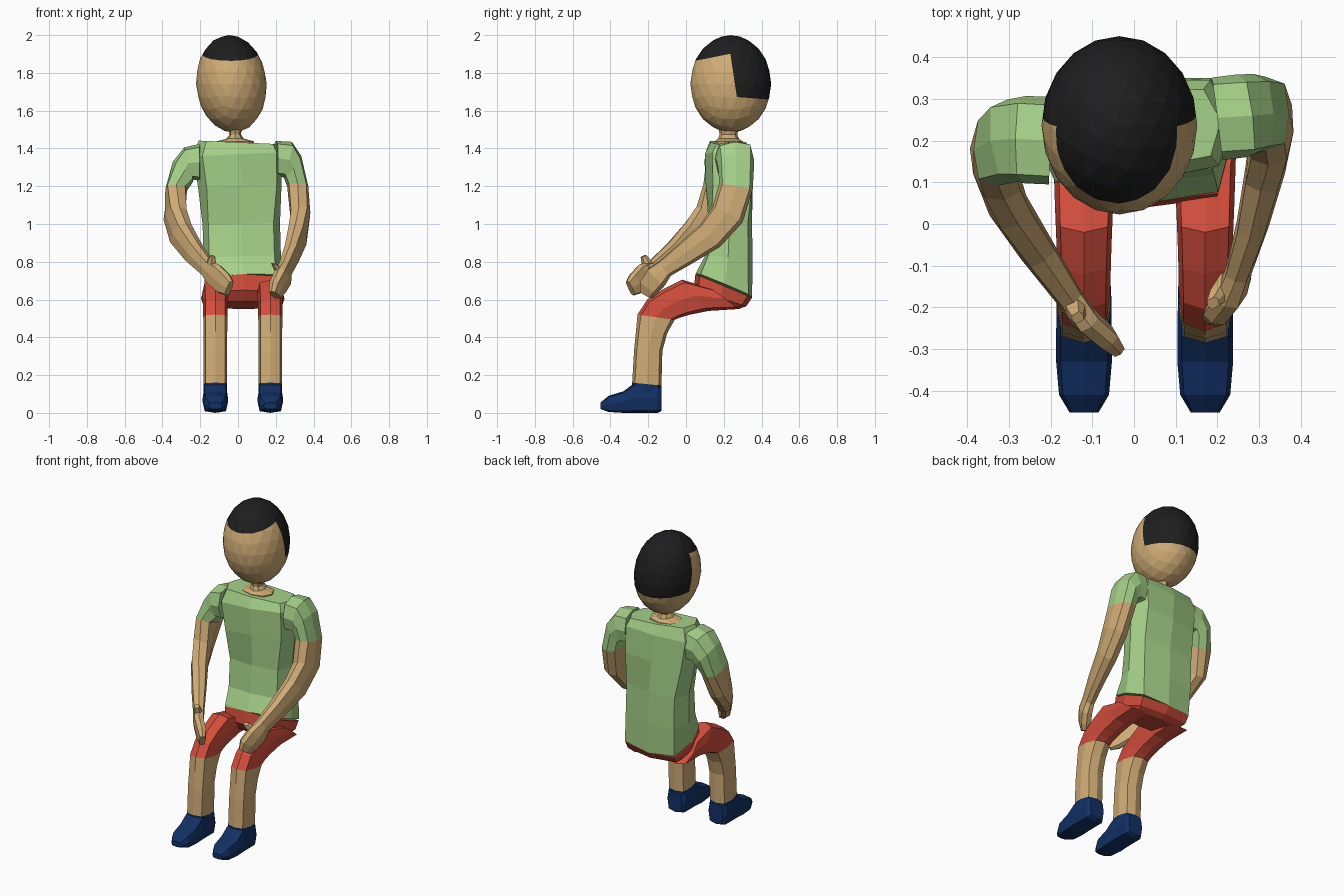
import bpy, bmesh, math
from mathutils import Vector as V


def material(name, rgb):
    m = bpy.data.materials.new(name)
    m.diffuse_color = (*rgb, 1)
    return m


MATS = [material("skin", (0.63, 0.41, 0.18)), material("shirt green", (0.38, 0.64, 0.25)),
        material("shorts red", (0.65, 0.075, 0.045)), material("shoe blue", (0.006, 0.03, 0.13)),
        material("hair black", (0.013, 0.013, 0.014))]
SKIN, SHIRT, SHORTS, SHOE, HAIR = range(5)


def finish(bm, name):
    bmesh.ops.recalc_face_normals(bm, faces=bm.faces)
    me = bpy.data.meshes.new(name)
    for m in MATS:
        me.materials.append(m)
    bm.to_mesh(me)
    bm.free()
    ob = bpy.data.objects.new(name, me)
    bpy.context.collection.objects.link(ob)
    return ob


def loft(name, rings, colours, n=8, square=0.6):
    """Skin rings (point A, opposite point B, half width) with one colour per segment."""
    bm = bmesh.new()
    rings = [(V(a), V(b), w) for a, b, w in rings]
    mid = [(a + b) / 2 for a, b, w in rings]
    loops = []
    for i, (a, b, w) in enumerate(rings):
        u = (a - b) / 2
        along = mid[min(i + 1, len(mid) - 1)] - mid[max(i - 1, 0)]
        v = u.cross(along).normalized() * w
        loop = []
        for k in range(n):
            t = 2 * math.pi * k / n
            c, s = (math.copysign(abs(f) ** square, f) if abs(f) > 1e-6 else 0
                    for f in (math.cos(t), math.sin(t)))
            loop.append(bm.verts.new(mid[i] + u * c + v * s))
        loops.append(loop)
    for i in range(len(loops) - 1):
        for k in range(n):
            j = (k + 1) % n
            f = bm.faces.new((loops[i][k], loops[i][j], loops[i + 1][j], loops[i + 1][k]))
            f.material_index = colours[min(i, len(colours) - 1)]
    bm.faces.new(loops[0]).material_index = colours[0]
    bm.faces.new(loops[-1]).material_index = colours[-1]
    return finish(bm, name)


def around(c, u, w):
    c, u = V(c), V(u)
    return (c + u, c - u, w)


# Shirt body, slightly twisted at the shoulders
waist = ((0.03, 0.05, 0.735), (0.03, 0.35, 0.61), 0.205)
loft("shirt", [waist,
               ((0.02, 0.10, 0.83), (0.025, 0.352, 0.80), 0.205),
               ((0.015, 0.12, 1.0), (0.02, 0.35, 1.0), 0.205),
               ((0.022, 0.105, 1.2), (-0.002, 0.352, 1.2), 0.222),
               ((0.01, 0.10, 1.37), (-0.015, 0.345, 1.37), 0.235),
               ((0.01, 0.13, 1.432), (-0.01, 0.32, 1.432), 0.21)], [SHIRT], square=0.5)

# Seat of the shorts
loft("shorts_seat", [waist, ((0.03, 0.04, 0.65), (0.03, 0.32, 0.565), 0.20),
                     ((0.03, 0.08, 0.59), (0.03, 0.28, 0.55), 0.17)], [SHORTS], square=0.5)

# Legs: top/front (y, z), underside/back (y, z), half width
LEG = [((0.13, 0.66), (0.28, 0.55), 0.075), ((-0.02, 0.705), (0.12, 0.54), 0.07),
       ((-0.12, 0.655), (0.02, 0.52), 0.066), ((-0.205, 0.60), (-0.03, 0.505), 0.064),
       ((-0.257, 0.52), (-0.06, 0.493), 0.064), ((-0.265, 0.43), (-0.10, 0.42), 0.063),
       ((-0.275, 0.33), (-0.125, 0.33), 0.063), ((-0.285, 0.16), (-0.13, 0.145), 0.063),
       ((-0.285, 0.05), (-0.13, 0.05), 0.063)]
# Shoes: y, sole z, top z, half width
FOOT = [(-0.13, 0.01, 0.14, 0.05), (-0.15, 0, 0.15, 0.065), (-0.27, 0, 0.16, 0.067),
        (-0.33, 0, 0.115, 0.067), (-0.41, 0.005, 0.09, 0.06), (-0.452, 0.02, 0.055, 0.035)]
for side, x in (("left", -0.12), ("right", 0.171)):
    loft(side + "_leg", [((x, *a), (x, *b), w) for a, b, w in LEG],
         [SHORTS] * 4 + [SKIN] * 3 + [SHOE])
    loft(side + "_shoe", [((x, y, t), (x, y, s), w) for y, s, t, w in FOOT], [SHOE], square=0.5)

# Arms: sleeve to the hem, then bare arm and mitten hand
ARM_COLOURS = [SHIRT] * 3 + [SKIN]
loft("left_arm", [((-0.2, 0.2, 1.425), (-0.2, 0.2, 1.23), 0.105),
                  ((-0.285, 0.205, 1.405), (-0.235, 0.2, 1.235), 0.105),
                  ((-0.345, 0.2, 1.33), (-0.24, 0.2, 1.22), 0.1),
                  ((-0.385, 0.178, 1.185), (-0.27, 0.178, 1.18), 0.09),
                  around((-0.333, 0.13, 1.05), (-0.053, -0.01, 0.01), 0.088),
                  around((-0.303, 0.045, 0.95), (-0.044, -0.024, 0), 0.078),
                  around((-0.235, -0.06, 0.85), (-0.036, -0.025, 0), 0.062),
                  around((-0.16, -0.17, 0.765), (-0.026, -0.02, 0), 0.047),
                  around((-0.125, -0.22, 0.73), (-0.025, -0.02, 0), 0.066),
                  around((-0.075, -0.265, 0.685), (-0.022, -0.02, 0), 0.062),
                  around((-0.046, -0.295, 0.66), (-0.014, -0.012, 0), 0.045)], ARM_COLOURS)
loft("right_arm", [((0.2, 0.255, 1.44), (0.2, 0.25, 1.25), 0.1),
                   ((0.285, 0.26, 1.435), (0.235, 0.26, 1.25), 0.1),
                   ((0.335, 0.265, 1.36), (0.245, 0.265, 1.24), 0.095),
                   ((0.372, 0.265, 1.2), (0.26, 0.265, 1.2), 0.09),
                   around((0.33, 0.22, 1.05), (0.053, 0, 0.01), 0.09),
                   around((0.315, 0.13, 0.94), (0.047, -0.01, 0), 0.08),
                   around((0.285, 0.0, 0.845), (0.038, -0.008, 0), 0.064),
                   around((0.252, -0.11, 0.765), (0.03, -0.01, 0), 0.05),
                   around((0.238, -0.155, 0.72), (0.033, -0.015, 0), 0.066),
                   around((0.21, -0.195, 0.665), (0.03, -0.016, 0), 0.06),
                   around((0.195, -0.21, 0.625), (0.02, -0.012, 0), 0.04)], ARM_COLOURS)

# Thumbs
for side, base, tip in (("left", (-0.145, -0.185, 0.745), (-0.135, -0.225, 0.83)),
                        ("right", (0.235, -0.135, 0.725), (0.19, -0.19, 0.79))):
    loft(side + "_thumb", [around(base, (0.024, 0.014, 0), 0.03),
                           around(V(base).lerp(V(tip), 0.6), (0.021, 0.012, 0), 0.025),
                           around(tip, (0.013, 0.008, 0), 0.014)], [SKIN], n=6)

# Neck, flaring into the collar
loft("neck", [around((-0.015, 0.225, z), (0, -ry, 0), rx)
              for z, rx, ry in ((1.53, 0.045, 0.06), (1.475, 0.03, 0.047), (1.452, 0.045, 0.055),
                                (1.437, 0.1, 0.075), (1.42, 0.1, 0.075))], [SKIN], square=0.9)

# Head: faceted egg, cut along the hairline
bm = bmesh.new()
bmesh.ops.create_icosphere(bm, subdivisions=3, radius=1)
for v in bm.verts:
    z = v.co.z
    v.co = V((-0.035 - 0.012 * z + 0.187 * v.co.x, 0.237 + 0.214 * v.co.y, 1.742 + 0.258 * z))
HAIRLINE = [(V((0, 0.03, 1.86)), V((0, -0.2, 1))), (V((0, 0.25, 1.80)), V((0, 1, 0.15))),
            (V((0, 0.30, 1.67)), V((0, 0.08, 1)))]
for co, no in HAIRLINE:
    bmesh.ops.bisect_plane(bm, geom=bm.verts[:] + bm.edges[:] + bm.faces[:],
                           dist=1e-5, plane_co=co, plane_no=no)
for f in bm.faces:
    top, back, nape = ((f.calc_center_median() - co).dot(no) > 0 for co, no in HAIRLINE)
    f.material_index = HAIR if top or (back and nape) else SKIN
finish(bm, "head")
